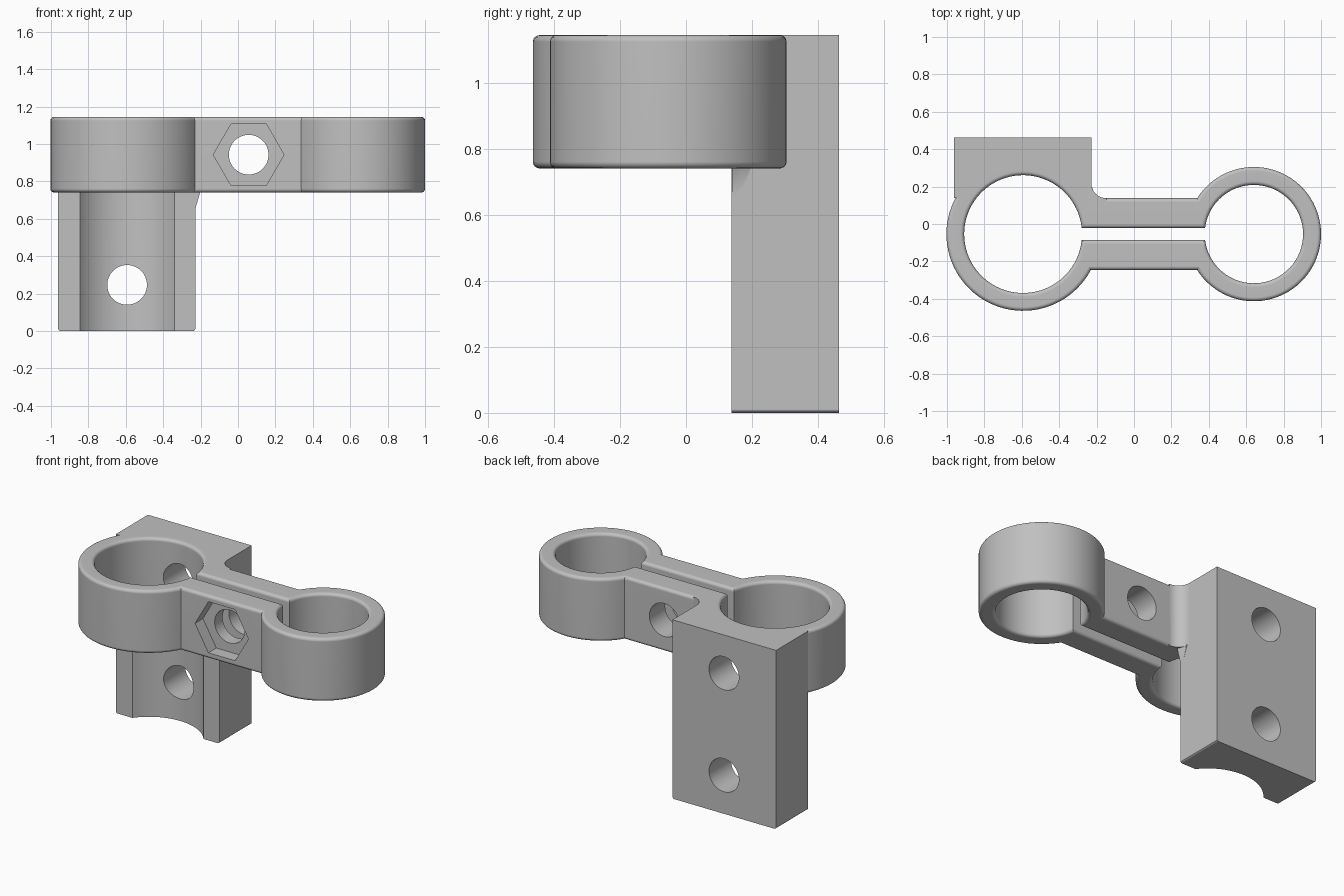
import bpy, bmesh
from math import sin, cos, asin, pi, radians

if "Cube" in bpy.data.objects:
    bpy.data.objects.remove(bpy.data.objects["Cube"])

# Main dimensions
CY = -0.054                    # shared centre line of both rings
BIG_X, SMALL_X = -0.593, 0.641
LOW, TOP = 0.741, 1.145        # clamp height range
LEFT, RIGHT, FRONT, BACK = -0.962, -0.228, 0.138, 0.463   # mounting block
BORE, HOLE = 0.315, 0.106

grey = bpy.data.materials.new("grey plastic")
grey.use_nodes = True
colour = (0.53, 0.53, 0.53, 1)
grey.diffuse_color = colour
grey.node_tree.nodes["Principled BSDF"].inputs["Base Color"].default_value = colour


def finish(name, bm):
    bmesh.ops.recalc_face_normals(bm, faces=bm.faces[:])
    mesh = bpy.data.meshes.new(name)
    bm.to_mesh(mesh)
    bm.free()
    mesh.materials.append(grey)
    obj = bpy.data.objects.new(name, mesh)
    bpy.context.collection.objects.link(obj)
    return obj


def arc(cx, cy, r, a0, a1, n):
    return [(cx + r * cos(a0 + (a1 - a0) * i / n),
             cy + r * sin(a0 + (a1 - a0) * i / n)) for i in range(n + 1)]


def skin(bm, loops, closed):
    rows = [[bm.verts.new(p) for p in loop] for loop in loops]
    n = len(rows[0])
    for k in range(len(rows) - (0 if closed else 1)):
        a, b = rows[k], rows[(k + 1) % len(rows)]
        for i in range(n):
            j = (i + 1) % n
            bm.faces.new((a[i], a[j], b[j], b[i]))
    if not closed:
        bm.faces.new(rows[0])
        bm.faces.new(rows[-1])


def prism(pts, lo, hi, axis="z"):
    bm = bmesh.new()
    place = (lambda p, h: (p[0], p[1], h)) if axis == "z" else (lambda p, h: (p[0], h, p[1]))
    skin(bm, [[place(p, h) for p in pts] for h in (lo, hi)], False)
    return bm


def combine(target, other, operation):
    mod = target.modifiers.new("combine", "BOOLEAN")
    mod.operation, mod.solver, mod.object = operation, "EXACT", other
    bpy.context.view_layer.objects.active = target
    bpy.ops.object.modifier_apply(modifier=mod.name)
    bpy.data.objects.remove(other)


# Double ring clamp: dumbbell outline outside, keyhole outline inside
def dumbbell(big, small, half, z):
    a, b = asin(half / small), asin(half / big)
    pts = arc(SMALL_X, CY, small, a - pi, pi - a, 64)
    pts += arc(BIG_X, CY, big, b, 2 * pi - b, 72)
    return [(x, y, z) for x, y in pts]


r, steps = 0.02, 4
angles = [pi / 2 * i / steps for i in range(steps + 1)]
edge = [(r * (1 - sin(t)), r * (1 - cos(t))) for t in angles]
profile = [(d, LOW + h) for d, h in edge] + [(d, TOP - h) for d, h in reversed(edge)]
loops = [dumbbell(0.41 - d, 0.359 - d, 0.192 - d, z) for d, z in profile]
loops += [dumbbell(BORE + d, 0.263 + d, 0.032 + d, z) for d, z in reversed(profile)]
bm = bmesh.new()
skin(bm, loops, True)
bracket = finish("clamp_bracket", bm)

# Upper block behind the big ring, with a fillet into the bar
fil = 0.08
upper = [(LEFT, FRONT), (LEFT, BACK), (RIGHT, BACK)]
upper += arc(RIGHT + fil, FRONT + fil, fil, pi, 1.5 * pi, 10)
upper += [(RIGHT + fil, 0.06)]
upper += arc(BIG_X, CY, 0.36, radians(18.5), radians(147.8), 40)
combine(bracket, finish("upper_block", prism(upper, LOW, TOP)), "UNION")

# Lower block with a curved recess that continues the bore
rec = BORE + 0.002
a = asin((FRONT - CY) / rec)
lower = [(LEFT, FRONT), (LEFT, BACK), (RIGHT, BACK), (RIGHT, FRONT)]
lower += arc(BIG_X, CY, rec, a, pi - a, 32)
bm = prism(lower, 0, LOW + 0.03)
rounded = [e for e in bm.edges
           if all(v.co.z < 0.001 and abs(v.co.x - BIG_X) > 0.3 for v in e.verts)
           and any(v.co.y < BACK - 0.01 for v in e.verts)]
bmesh.ops.bevel(bm, geom=rounded, offset=0.013, segments=3, affect="EDGES", profile=0.5)
combine(bracket, finish("lower_block", bm), "UNION")

# Small web under the fillet
bm = bmesh.new()
base = [(-0.25, 0.14), (-0.2, 0.14), (-0.213, 0.165), (-0.225, 0.2), (-0.25, 0.2)]
tip = [(-0.25, 0.14), (-0.229, 0.14), (-0.229, 0.15), (-0.229, 0.16), (-0.25, 0.16)]
skin(bm, [[(x, y, 0.65) for x, y in tip], [(x, y, LOW + 0.01) for x, y in base]], False)
combine(bracket, finish("fillet_web", bm), "UNION")

# Bolt holes and the hexagonal nut pocket
bolt_x, bolt_z = 0.057, 0.943
cuts = [("block_hole_low", BIG_X, 0.247, HOLE, 48, 0, 0.6),
        ("block_hole_high", BIG_X, 0.9, HOLE, 48, 0, 0.6),
        ("bolt_hole", bolt_x, bolt_z, HOLE, 48, -0.5, 0.4),
        ("nut_pocket", bolt_x, bolt_z, 0.189, 6, -0.5, -0.166)]
for name, x, z, radius, sides, lo, hi in cuts:
    ring = arc(x, z, radius, 0, 2 * pi, sides)[:-1]
    cutter = finish(name, prism(ring, lo, hi, "y"))
    cutter.hide_render = True
    combine(bracket, cutter, "DIFFERENCE")

# Smooth curves, crisp edges
bpy.ops.object.select_all(action="DESELECT")
bracket.select_set(True)
bpy.context.view_layer.objects.active = bracket
bpy.ops.object.shade_smooth_by_angle(angle=radians(30))
weighted = bracket.modifiers.new("even shading", "WEIGHTED_NORMAL")
weighted.keep_sharp = True
